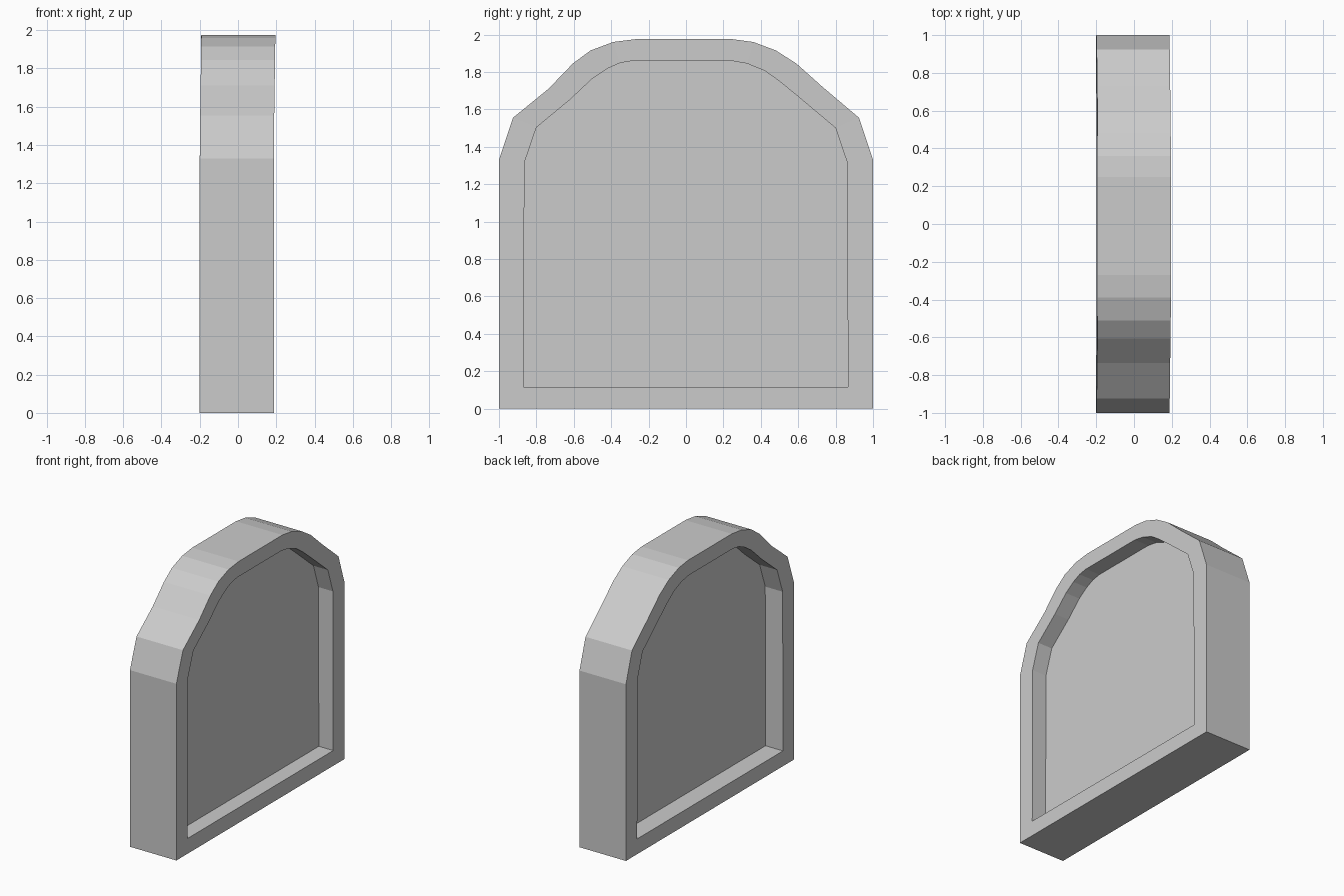
import bpy
import bmesh

cube = bpy.data.objects.get("Cube")
if cube:
    bpy.data.objects.remove(cube, do_unlink=True)

grey = bpy.data.materials.new("light grey")
grey.use_nodes = True
colour = (0.6, 0.6, 0.6, 1)
grey.diffuse_color = colour
grey.node_tree.nodes["Principled BSDF"].inputs["Base Color"].default_value = colour

# Arch outlines as (y, z), point for point
OUTER = [(1, 0), (1, 1.33), (.925, 1.555), (.73, 1.72), (.59, 1.845), (.48, 1.915),
         (.36, 1.96), (.25, 1.975), (-.27, 1.975), (-.39, 1.96), (-.51, 1.915),
         (-.605, 1.845), (-.735, 1.71), (-.925, 1.555), (-1, 1.33), (-1, 0)]
INNER = [(.866, .115), (.862, 1.315), (.8, 1.5), (.6, 1.668), (.5, 1.75), (.42, 1.807),
         (.326, 1.845), (.24, 1.86), (-.283, 1.86), (-.353, 1.848), (-.42, 1.818),
         (-.5, 1.765), (-.62, 1.652), (-.8, 1.503), (-.864, 1.315), (-.868, .115)]


def lean(z):
    """Slight sideways lean of the arch top."""
    return 0.008 * min(max((z - 1.4) / 0.55, 0), 1)


def make_object(name, build):
    bm = bmesh.new()
    build(bm)
    bmesh.ops.recalc_face_normals(bm, faces=bm.faces)
    mesh = bpy.data.meshes.new(name)
    bm.to_mesh(mesh)
    bm.free()
    mesh.materials.append(grey)
    bpy.context.collection.objects.link(bpy.data.objects.new(name, mesh))


def ring(bm, outline, x):
    return [bm.verts.new((x + lean(z), y, z)) for y, z in outline]


def bridge(bm, a, b):
    for i in range(len(a)):
        j = (i + 1) % len(a)
        bm.faces.new((a[i], a[j], b[j], b[i]))


# Arched body with a sunken panel on each side
def arched_panel(bm):
    loops = [ring(bm, INNER, -0.055), ring(bm, INNER, -0.2), ring(bm, OUTER, -0.2),
             ring(bm, OUTER, 0.187), ring(bm, INNER, 0.187), ring(bm, INNER, 0.067)]
    for a, b in zip(loops, loops[1:]):
        bridge(bm, a, b)
    bm.faces.new(loops[0])
    bm.faces.new(loops[-1])


make_object("arched_panel", arched_panel)
